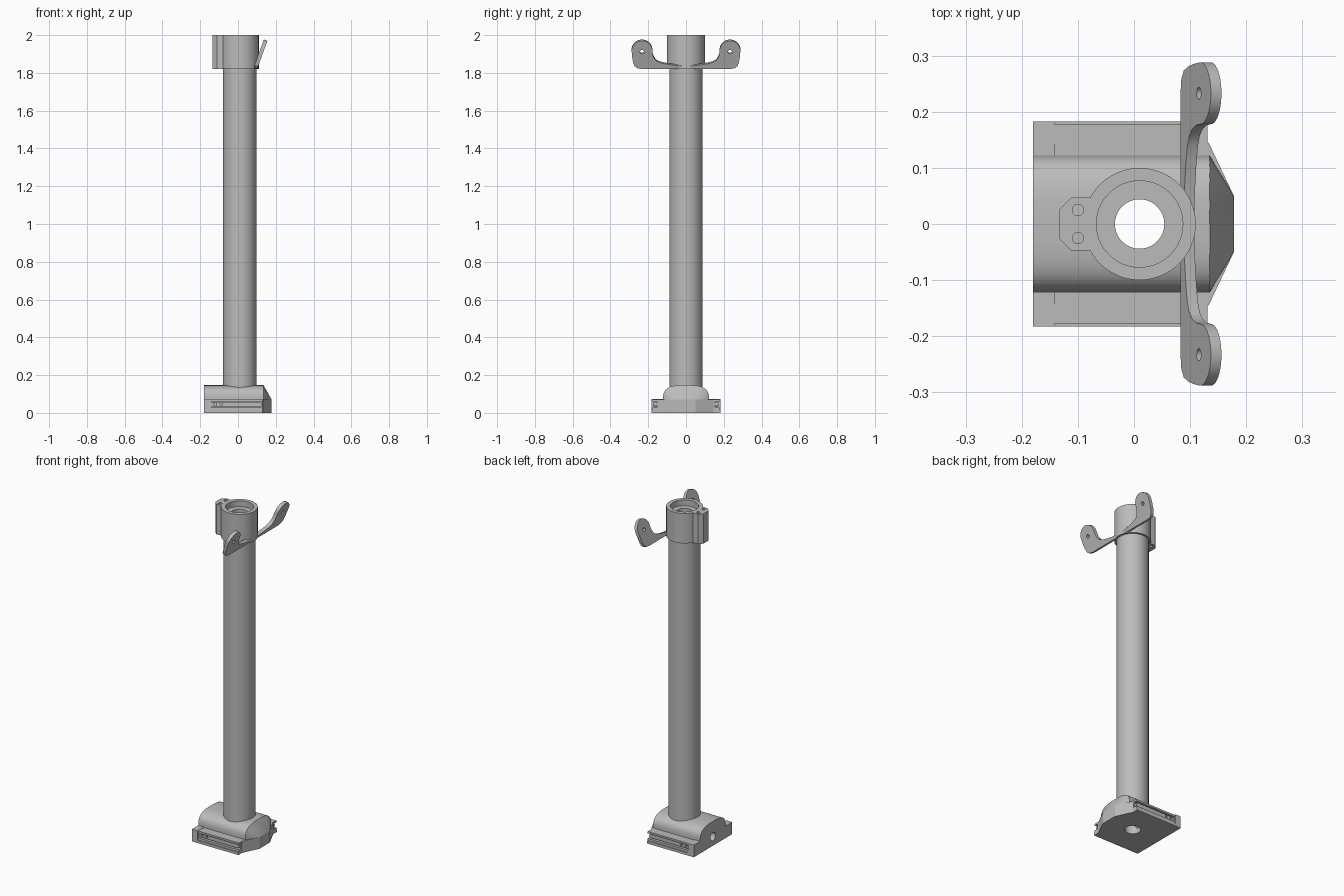
import bpy, bmesh, math
from mathutils import Matrix, Vector

if "Cube" in bpy.data.objects:
    bpy.data.objects.remove(bpy.data.objects["Cube"], do_unlink=True)

grey = bpy.data.materials.new("plain_grey")
grey.use_nodes = True
colour = (0.5, 0.5, 0.5, 1)
grey.diffuse_color = colour
grey.node_tree.nodes["Principled BSDF"].inputs["Base Color"].default_value = colour

AXIS_X = 0.01      # tube axis position
BORE = 0.044


def finish(name, bm):
    bmesh.ops.recalc_face_normals(bm, faces=bm.faces)
    mesh = bpy.data.meshes.new(name)
    bm.to_mesh(mesh)
    bm.free()
    mesh.materials.append(grey)
    ob = bpy.data.objects.new(name, mesh)
    bpy.context.collection.objects.link(ob)
    return ob


def box(name, x, y, z):
    bm = bmesh.new()
    bmesh.ops.create_cube(bm, size=1)
    for v in bm.verts:
        v.co = [r[0] if c < 0 else r[1] for c, r in zip(v.co, (x, y, z))]
    return finish(name, bm)


def hull(name, points):
    bm = bmesh.new()
    for p in points:
        bm.verts.new(p)
    bmesh.ops.convex_hull(bm, input=bm.verts)
    bmesh.ops.dissolve_limit(bm, angle_limit=0.01, verts=bm.verts, edges=bm.edges)
    return finish(name, bm)


def prism(name, outline, depth, matrix):
    bm = bmesh.new()
    face = bm.faces.new([bm.verts.new((a, b, 0)) for a, b in outline])
    new = bmesh.ops.extrude_face_region(bm, geom=[face])["geom"]
    bmesh.ops.translate(bm, vec=(0, 0, depth),
                        verts=[g for g in new if isinstance(g, bmesh.types.BMVert)])
    bm.transform(matrix)
    return finish(name, bm)


def lathe(name, profile, steps=64):
    bm = bmesh.new()
    vs = [bm.verts.new((r, 0, z)) for r, z in profile]
    es = [bm.edges.new((v, vs[i - 1])) for i, v in enumerate(vs)]
    bmesh.ops.spin(bm, geom=vs + es, axis=(0, 0, 1), cent=(0, 0, 0),
                   angle=math.tau, steps=steps, use_merge=True)
    bmesh.ops.remove_doubles(bm, verts=bm.verts, dist=1e-5)
    bmesh.ops.translate(bm, verts=bm.verts, vec=(AXIS_X, 0, 0))
    return finish(name, bm)


def rod(name, centre, axis, radius, length, sides=32):
    bm = bmesh.new()
    turn = Vector(axis).to_track_quat("Z", "Y").to_matrix().to_4x4()
    bmesh.ops.create_cone(bm, cap_ends=True, segments=sides, radius1=radius, radius2=radius,
                          depth=length, matrix=Matrix.Translation(centre) @ turn)
    return finish(name, bm)


def combine(ob, operation, *others):
    bpy.context.view_layer.objects.active = ob
    for other in others:
        mod = ob.modifiers.new("combine", "BOOLEAN")
        mod.operation, mod.solver, mod.object = operation, "EXACT", other
        bpy.ops.object.modifier_apply(modifier=mod.name)
        bpy.data.objects.remove(other, do_unlink=True)


def arc(cx, cy, r, start, end, n=12):
    angles = [math.radians(start + (end - start) * i / n) for i in range(n + 1)]
    return [(cx + r * math.cos(a), cy + r * math.sin(a)) for a in angles]


# Foot body: arched housing with a tapered nose, on a lower block
nose = [(0.178, y, z) for y in (-0.05, 0.05) for z in (0, 0.07)]
arch = [(y, z) for y in (-0.122, 0.122) for z in (0, 0.07)]
for i in range(1, 32):
    c, s = math.cos(math.pi * i / 32), math.sin(math.pi * i / 32)
    arch.append((math.copysign(abs(c) ** 0.667, c) * 0.122, 0.07 + 0.077 * s ** 0.667))
body = hull("foot_body", [(x, y, z) for x in (-0.18, 0.135) for y, z in arch] + nose)
block = hull("foot_block", [(x, y, z) for x in (-0.18, 0.133) for y in (-0.145, 0.145)
                            for z in (0, 0.07)] + nose)
combine(body, "UNION", block)
combine(body, "DIFFERENCE",
        rod("bore_cutter", (AXIS_X, 0, 0.1), (0, 0, 1), BORE, 0.4, 64),
        rod("port_cutter", (-0.12, 0, 0.055), (1, 0, 0), 0.025, 0.2))

# Side rails: end block, bottom lip, grooved rail and a rounded slider with two holes
for side, label in ((1, "back"), (-1, "front")):
    def span(a, b):
        return sorted((side * a, side * b))
    box(label + "_end_block", (-0.18, -0.142), span(0.12, 0.183), (0, 0.073))
    box(label + "_bottom_lip", (-0.145, 0.131), span(0.12, 0.183), (0, 0.016))
    rail = box(label + "_rail", (-0.145, 0.131), span(0.143, 0.178), (0.014, 0.071))
    combine(rail, "DIFFERENCE",
            box("groove_cutter", (-0.141, 0.2), span(0.153, 0.2), (0.029, 0.06)))
    outline = ([(-0.141, 0.055), (-0.141, 0.034)]
               + arc(0.116, 0.0445, 0.0105, -90, 90))
    to_side = Matrix(((1, 0, 0, 0), (0, 0, side, side * 0.15), (0, 1, 0, 0), (0, 0, 0, 1)))
    slider = prism(label + "_slider", outline, 0.021, to_side)
    combine(slider, "DIFFERENCE",
            *[rod("pin_cutter", (x, side * 0.171, 0.0445), (0, 1, 0), 0.007, 0.02, 20)
              for x in (-0.12, -0.088)])

# Hollow column and the stepped collar on top
lathe("column", [(BORE, 0.12), (0.0885, 0.12), (0.0885, 1.82), (BORE, 1.82)])
lathe("collar", [(BORE, 1.82), (0.1, 1.82), (0.1, 2), (0.077, 2), (0.077, 1.965), (BORE, 1.965)])

# Chamfered lug on the collar with two screw holes
lug = prism("collar_lug", [(-0.075, -0.047), (-0.112, -0.047), (-0.134, -0.025),
                           (-0.134, 0.025), (-0.112, 0.047), (-0.075, 0.047)],
            0.18, Matrix.Translation((0, 0, 1.82)))
combine(lug, "DIFFERENCE", *[rod("screw_cutter", (-0.1, y, 1.91), (0, 0, 1), 0.01, 0.4, 24)
                             for y in (-0.025, 0.025)])

# Tilted bracket with two rounded ears
tilt = math.radians(20)
c, s = math.cos(tilt), math.sin(tilt)
lean = Matrix(((0, s, c, 0.083), (1, 0, 0, 0), (0, c, -s, 1.828), (0, 0, 0, 1)))
half = ([(0.235, 0), (0.258, 0.004), (0.273, 0.016), (0.281, 0.04), (0.286, 0.075)]
        + arc(0.233, 0.103, 0.055, 0, 180, 20)
        + [(0.176, 0.08), (0.169, 0.06), (0.157, 0.045), (0.14, 0.036), (0.11, 0.028),
           (0.06, 0.02), (0.02, 0.017)])
bracket = prism("ear_bracket", half + [(-y, h) for y, h in reversed(half)], 0.02, lean)
combine(bracket, "DIFFERENCE",
        *[rod("ear_cutter", lean @ Vector((y, 0.095, 0.01)), (c, 0, -s), 0.011, 0.1, 24)
          for y in (-0.233, 0.233)])

# Smooth the curved walls, keep the hard edges
bpy.ops.object.select_all(action="DESELECT")
for ob in bpy.context.collection.objects:
    if ob.type == "MESH" and grey.name in ob.data.materials:
        ob.select_set(True)
        bpy.context.view_layer.objects.active = ob
bpy.ops.object.shade_smooth_by_angle(angle=math.radians(25))
